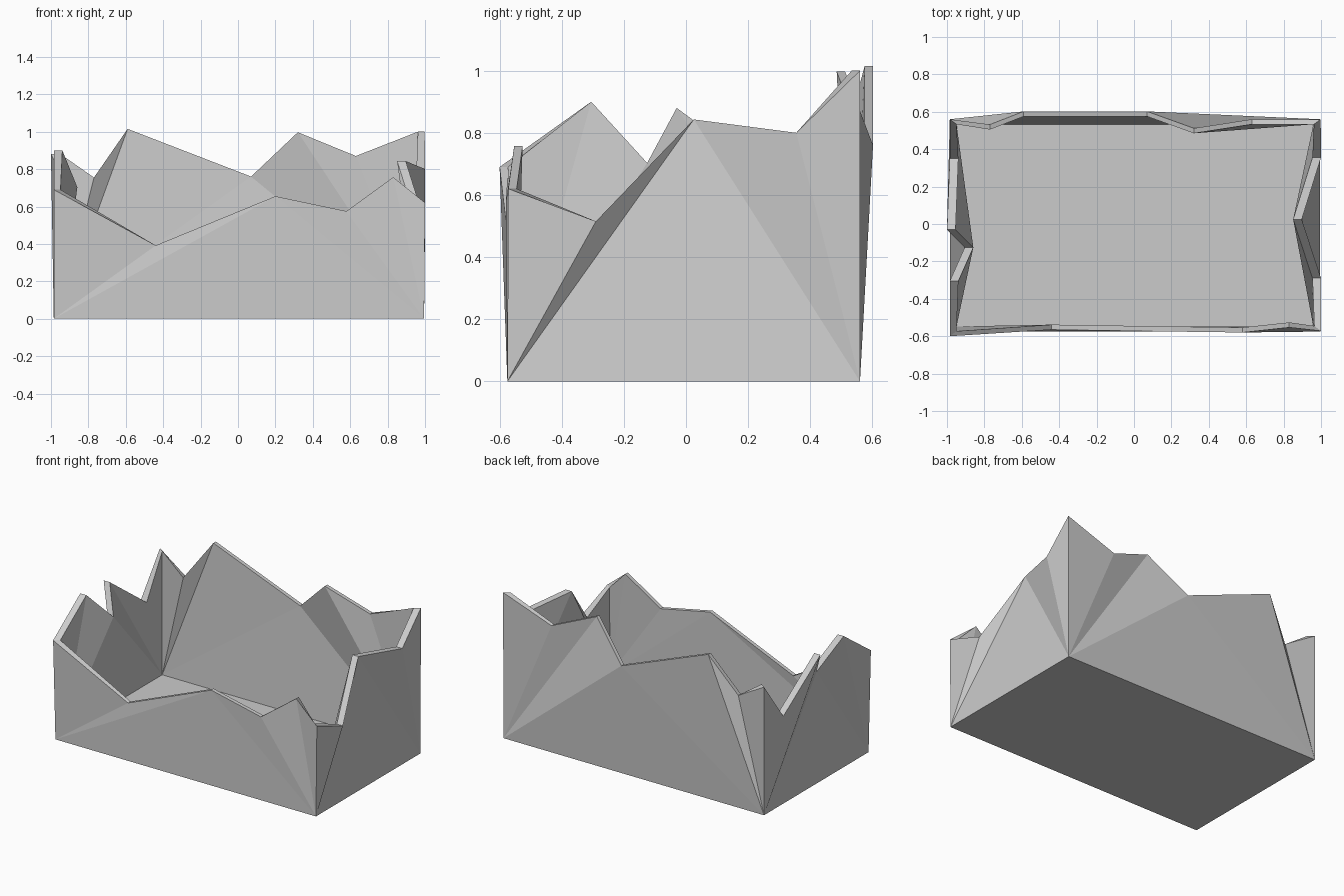
import bpy, bmesh

cube = bpy.data.objects.get("Cube")
if cube:
    bpy.data.objects.remove(cube)

grey = bpy.data.materials.new("plain_grey")
grey.use_nodes = True
colour = (0.6, 0.6, 0.6, 1)
grey.diffuse_color = colour
grey.node_tree.nodes["Principled BSDF"].inputs["Base Color"].default_value = colour

FLOOR = 0.03
WALL_X, WALL_Y = 0.046, 0.027      # wall thickness along x and y

# Bottom corners (x, y, top height, top x, top y)
front_right = ((-0.985, -0.575, 0), (-0.985, -0.6, 0.69))
front_left = ((0.995, -0.575, 0), (1.0, -0.572, 0.62))
back_left = ((0.995, 0.56, 0), (0.998, 0.56, 1.0))
back_right = ((-0.985, 0.56, 0), (-0.985, 0.56, 0.88))

# Each wall: start corner, broken rim points, end corner, hub point, inward direction
walls = [
    (front_right, [(-0.44, -0.565, 0.392), (0.2, -0.575, 0.655), (0.58, -0.58, 0.575),
                   (0.83, -0.553, 0.757)], front_left, 2, (0, 1)),
    (front_left, [(1.0, -0.29, 0.515), (0.897, 0.025, 0.843), (1.0, 0.355, 0.8)],
     back_left, 2, (-1, 0)),
    (back_left, [(0.63, 0.56, 0.87), (0.32, 0.512, 0.997), (0.07, 0.602, 0.76),
                 (-0.59, 0.602, 1.015), (-0.77, 0.532, 0.755)], back_right, 3, (0, -1)),
    (back_right, [(-0.985, 0.35, 0.6), (-1.0, -0.03, 0.88), (-0.905, -0.125, 0.703),
                  (-0.985, -0.305, 0.9)], front_right, 3, (1, 0)),
]

bm = bmesh.new()


def face(*points):
    bm.faces.new([bm.verts.new(p) for p in points])


def inset_corner(p, z):
    """Move a corner point inwards on both axes."""
    sx, sy = (1 if p[0] > 0 else -1), (1 if p[1] > 0 else -1)
    return (p[0] - sx * 0.036, p[1] - sy * WALL_Y, z)


def panel(base_a, base_b, rim, hub):
    """Fan the wall from its two bottom corners, meeting at the hub point."""
    face(base_a, base_b, rim[hub])
    for i in range(len(rim) - 1):
        face(base_a if i < hub else base_b, rim[i + 1], rim[i])


# Walls: outer skin, inner skin and broken rim
for start, points, end, hub, (dx, dy) in walls:
    outer = [start[1]] + points + [end[1]]
    inner = [inset_corner(start[1], start[1][2])]
    inner += [(x + dx * WALL_X, y + dy * WALL_Y, z) for x, y, z in points]
    inner.append(inset_corner(end[1], end[1][2]))
    panel(start[0], end[0], outer, hub)
    panel(inset_corner(start[0], FLOOR), inset_corner(end[0], FLOOR), inner, hub)
    for i in range(len(outer) - 1):
        face(outer[i], outer[i + 1], inner[i + 1], inner[i])

# Floor: underside and inside
corners = [wall[0][0] for wall in walls]
face(*corners)
face(*[inset_corner(c, FLOOR) for c in corners])

bmesh.ops.remove_doubles(bm, verts=bm.verts, dist=0.0005)
bmesh.ops.recalc_face_normals(bm, faces=bm.faces)

mesh = bpy.data.meshes.new("broken_box")
bm.to_mesh(mesh)
bm.free()
mesh.materials.append(grey)
box = bpy.data.objects.new("broken_box", mesh)
bpy.context.scene.collection.objects.link(box)
